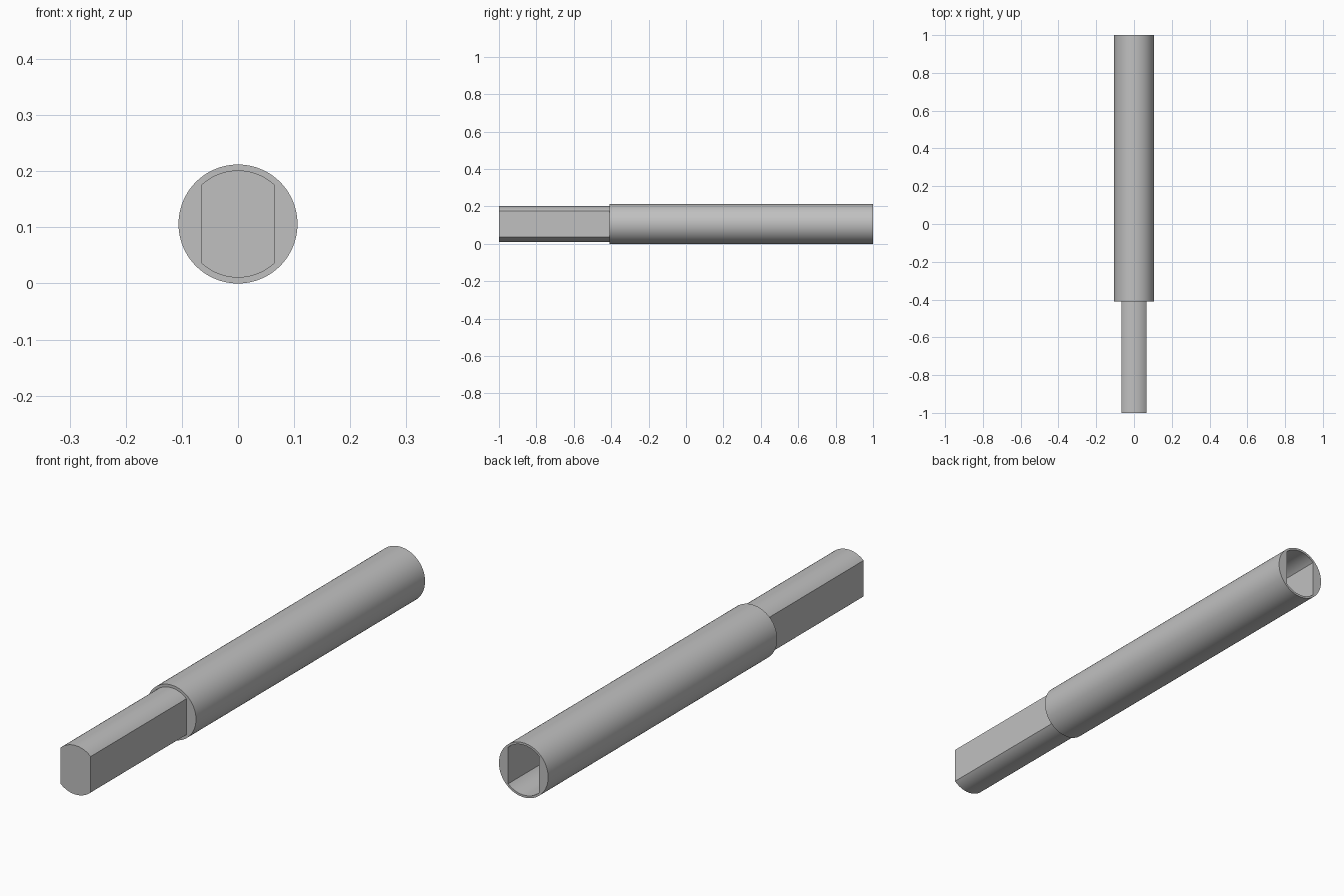
import bpy, bmesh, math

cube = bpy.data.objects.get("Cube")
if cube:
    bpy.data.objects.remove(cube)

RADIUS = 0.106          # outer sleeve, also the axis height
TANG_R, TANG_HALF = 0.0955, 0.065
FIT = 1.02              # socket clearance over the tang
STEPS = 24              # divisions per flat or arc

# Angles that land exactly on the corners of the double-flat section
corner = math.acos(TANG_HALF / TANG_R)
stops = [-corner, corner, math.pi - corner, math.pi + corner, 2 * math.pi - corner]
angles = [a + (b - a) * i / STEPS
          for a, b in zip(stops, stops[1:]) for i in range(STEPS)]


def ring(bm, y, radius, half=None):
    """Round section, trimmed by two side flats when half is given."""
    verts = []
    for t in angles:
        r = radius
        if half:
            r = min(r, half / max(abs(math.cos(t)), 1e-6))
        verts.append(bm.verts.new((r * math.cos(t), y, RADIUS + r * math.sin(t))))
    return verts


# Tang, shoulder, sleeve, rear rim and socket as one lofted solid
bm = bmesh.new()
rings = [
    ring(bm, -1.0, TANG_R, TANG_HALF),
    ring(bm, -0.41, TANG_R, TANG_HALF),
    ring(bm, -0.41, RADIUS),
    ring(bm, 1.0, RADIUS),
    ring(bm, 1.0, TANG_R * FIT, TANG_HALF * FIT),
    ring(bm, 0.4, TANG_R * FIT, TANG_HALF * FIT),
]
n = len(angles)
for a, b in zip(rings, rings[1:]):
    for i in range(n):
        j = (i + 1) % n
        bm.faces.new((a[i], a[j], b[j], b[i]))
bm.faces.new(rings[0])      # tang end
bm.faces.new(rings[-1])     # socket floor
bmesh.ops.recalc_face_normals(bm, faces=bm.faces)

mesh = bpy.data.meshes.new("extension_shaft")
bm.to_mesh(mesh)
bm.free()
shaft = bpy.data.objects.new("extension_shaft", mesh)
bpy.context.collection.objects.link(shaft)

# Plain grey metal
grey = bpy.data.materials.new("grey_metal")
grey.use_nodes = True
colour = (0.53, 0.53, 0.53, 1.0)
grey.diffuse_color = colour
grey.node_tree.nodes["Principled BSDF"].inputs["Base Color"].default_value = colour
mesh.materials.append(grey)

# Smooth curves, crisp corners
bpy.ops.object.select_all(action="DESELECT")
shaft.select_set(True)
bpy.context.view_layer.objects.active = shaft
bpy.ops.object.shade_smooth_by_angle(angle=math.radians(25))
